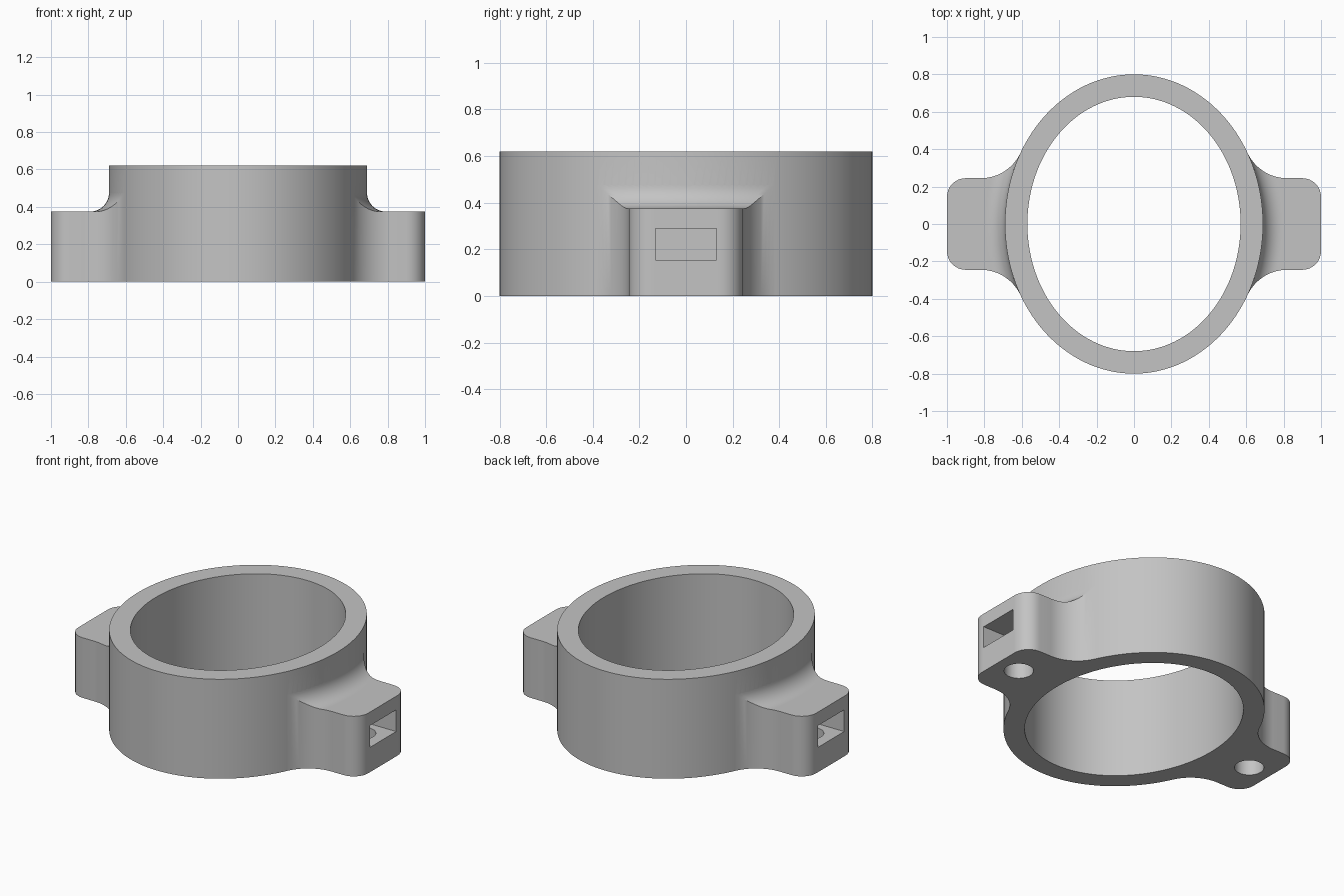
import bpy, bmesh, math
from mathutils import Vector

if "Cube" in bpy.data.objects:
    bpy.data.objects.remove(bpy.data.objects["Cube"])

A, B = 0.69, 0.80          # outer ellipse
AI, BI = 0.57, 0.68        # inner ellipse
H, EAR_H, EAR_Y = 0.62, 0.375, 0.245
R_TOP, R_CORNER = 0.10, 0.10

grey = bpy.data.materials.new("light grey")
grey.diffuse_color = (0.55, 0.55, 0.55, 1)
grey.use_nodes = True
grey.node_tree.nodes["Principled BSDF"].inputs["Base Color"].default_value = grey.diffuse_color


def make(name, bm):
    bmesh.ops.recalc_face_normals(bm, faces=bm.faces)
    me = bpy.data.meshes.new(name)
    bm.to_mesh(me)
    bm.free()
    me.materials.append(grey)
    ob = bpy.data.objects.new(name, me)
    bpy.context.collection.objects.link(ob)
    return ob


def boolean(target, other, op):
    bpy.context.view_layer.objects.active = target
    m = target.modifiers.new(op, 'BOOLEAN')
    m.operation, m.object, m.solver = op, other, 'EXACT'
    bpy.ops.object.modifier_apply(modifier=m.name)
    bpy.data.objects.remove(other)


def offset_point(t, d):
    """Point at distance d outside the outer ellipse."""
    n = Vector((math.cos(t) / A, math.sin(t) / B)).normalized()
    return Vector((A * math.cos(t), B * math.sin(t))) + d * n


# oval ring
bm = bmesh.new()
N = 160
loops = []
for a, b, z in ((A, B, 0), (A, B, H), (AI, BI, H), (AI, BI, 0)):
    loops.append([bm.verts.new((a * math.cos(2 * math.pi * i / N),
                                b * math.sin(2 * math.pi * i / N), z)) for i in range(N)])
for k in range(4):
    p, q = loops[k], loops[(k + 1) % 4]
    for i in range(N):
        j = (i + 1) % N
        bm.faces.new((p[i], p[j], q[j], q[i]))
ring = make("oval_ring", bm)

# side fillet in plan: arc tangent to the ellipse and to the ear side
T0 = math.asin(0.38 / B)
P0 = offset_point(T0, 0)
N0 = offset_point(T0, 1) - P0
R = (P0.y - EAR_Y) / (1 - N0.y)
C = P0 + R * N0


def end_angle(d):
    lo, hi = 0.0, T0
    for _ in range(40):
        mid = (lo + hi) / 2
        if (offset_point(mid, d) - C).length > R:
            lo = mid
        else:
            hi = mid
    return lo


def ear_columns(M=24):
    """Rows of points across the ear, from the ring outward, with top height."""
    cols = []
    steps = [(-0.03, T0)]
    for k in range(13):
        d = R_TOP * (1 - math.cos(math.pi / 2 * k / 12))
        steps.append((d, T0 if k == 0 else end_angle(d)))
    for d, te in steps:
        e = R_TOP - max(d, 0)
        z = EAR_H + R_TOP - math.sqrt(max(R_TOP ** 2 - e * e, 0))
        cols.append(([offset_point(te * (2 * i / M - 1), d) for i in range(M + 1)], z))
    # flat part: rest of the side arc, then rounded outer corners
    x1 = cols[-1][0][-1].x
    ends = []
    for k in range(1, 7):
        f = k / 6
        x = x1 + (C.x - x1) * f
        ends.append((x, C.y - math.sqrt(R * R - (x - C.x) ** 2), 1 - f))
    for k in range(9):
        w = math.pi / 2 * k / 8
        ends.append((1 - R_CORNER + R_CORNER * math.sin(w),
                     EAR_Y - R_CORNER + R_CORNER * math.cos(w), 0))
    bulge = [p.x - x1 for p in cols[-1][0]]
    for x, y, s in ends:
        cols.append(([Vector((x + s * bulge[i], y * (2 * i / M - 1)))
                      for i in range(M + 1)], EAR_H))
    return cols


def make_ear(name, sx):
    bm = bmesh.new()
    top, bot = [], []
    for pts, z in ear_columns():
        top.append([bm.verts.new((sx * p.x, p.y, z)) for p in pts])
        bot.append([bm.verts.new((sx * p.x, p.y, 0)) for p in pts])
    m, n = len(top), len(top[0])
    for g in (top, bot):
        for c in range(m - 1):
            for i in range(n - 1):
                bm.faces.new((g[c][i], g[c + 1][i], g[c + 1][i + 1], g[c][i + 1]))
    for c in (0, m - 1):
        for i in range(n - 1):
            bm.faces.new((top[c][i], top[c][i + 1], bot[c][i + 1], bot[c][i]))
    for i in (0, n - 1):
        for c in range(m - 1):
            bm.faces.new((top[c][i], top[c + 1][i], bot[c + 1][i], bot[c][i]))
    return make(name, bm)


def box(name, x0, x1, y, z0, z1):
    bm = bmesh.new()
    bmesh.ops.create_cube(bm, size=1)
    for v in bm.verts:
        v.co = ((x0 + x1) / 2 + v.co.x * (x1 - x0), v.co.y * 2 * y,
                (z0 + z1) / 2 + v.co.z * (z1 - z0))
    return make(name, bm)


def cylinder(name, x, r, z0, z1):
    bm = bmesh.new()
    bmesh.ops.create_cone(bm, cap_ends=True, segments=48, radius1=r, radius2=r, depth=z1 - z0)
    bmesh.ops.translate(bm, verts=bm.verts, vec=(x, 0, (z0 + z1) / 2))
    return make(name, bm)


# mounting ears with a nut slot in the end and a screw hole from below
for side, sx in (("left", -1), ("right", 1)):
    ear = make_ear(side + "_ear", sx)
    x0, x1 = sorted((sx * 0.72, sx * 1.1))
    boolean(ear, box("slot_cutter", x0, x1, 0.13, 0.155, 0.29), 'DIFFERENCE')
    boolean(ear, cylinder("hole_cutter", sx * 0.85, 0.083, -0.1, 0.2), 'DIFFERENCE')
    boolean(ring, ear, 'UNION')

ring.name = "ring_clamp_body"
bpy.ops.object.select_all(action='DESELECT')
ring.select_set(True)
bpy.context.view_layer.objects.active = ring
bpy.ops.object.shade_smooth_by_angle(angle=math.radians(30))
